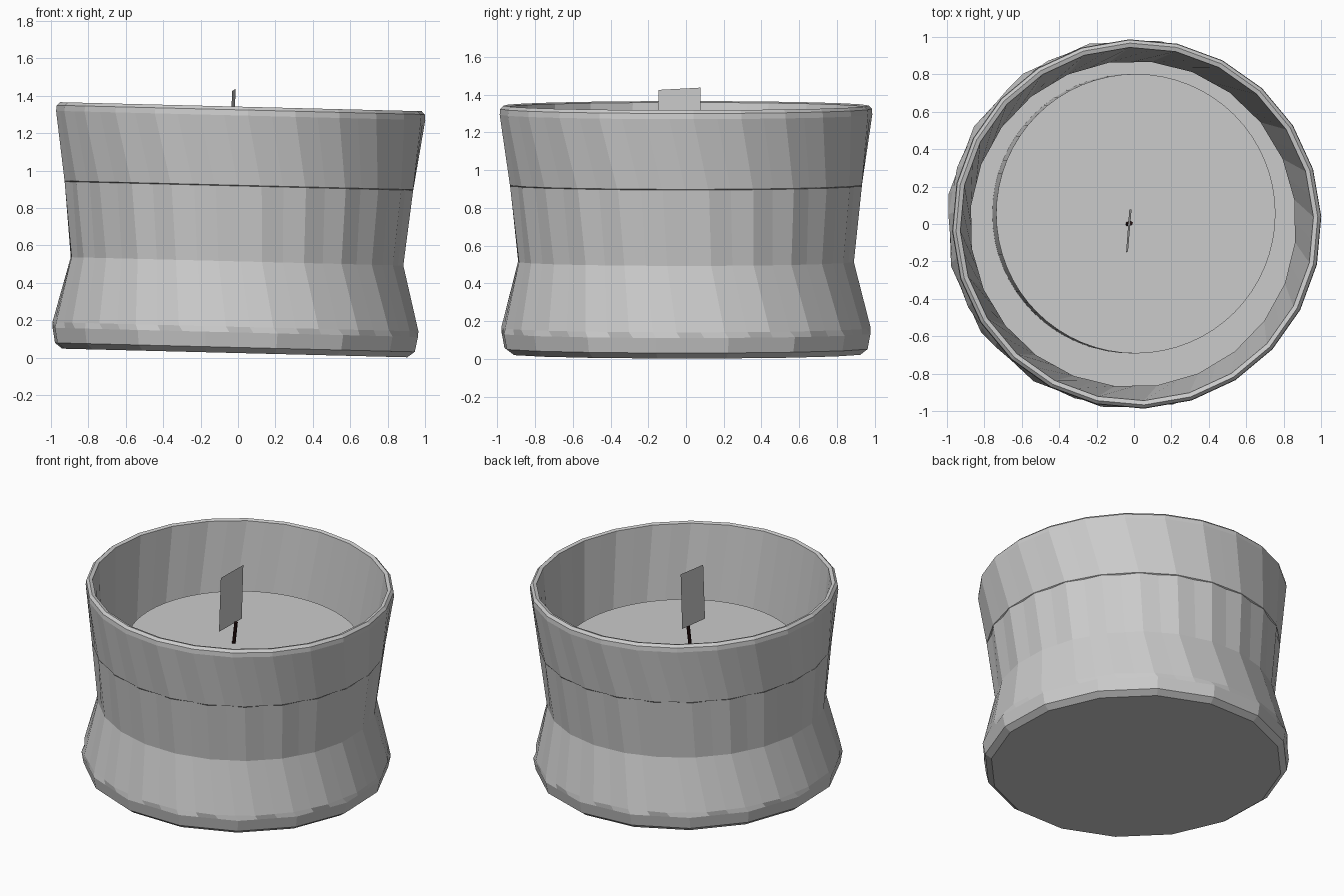
import bpy, bmesh, math
from mathutils import Matrix, Vector

if "Cube" in bpy.data.objects:
    bpy.data.objects.remove(bpy.data.objects["Cube"])

N = 48
TILT = Matrix.Translation((-0.018, 0, 0)) @ Matrix.Rotation(0.025, 4, 'Y')


def new_object(name, bm, matrix=Matrix()):
    bmesh.ops.recalc_face_normals(bm, faces=bm.faces)
    bm.transform(matrix)
    mesh = bpy.data.meshes.new(name)
    bm.to_mesh(mesh)
    bm.free()
    obj = bpy.data.objects.new(name, mesh)
    bpy.context.collection.objects.link(obj)
    return obj


def ring(bm, z, r, twist, sides, odd=1.0):
    """Points around a polygon of the given sides; odd points may be recessed."""
    step = math.tau / sides
    verts = []
    for i in range(N):
        a = i * math.tau / N
        rad = r * math.cos(step / 2) / math.cos(a % step - step / 2)
        if i % 2:
            rad *= odd
        verts.append(bm.verts.new((rad * math.cos(a + twist), rad * math.sin(a + twist), z)))
    return verts


# Jar: twisted faceted outside, rim, hollow inside (z, radius, twist, sides, odd)
profile = [
    (0.025, 0.935, 0.23, 16, 1),
    (0.055, 0.975, 0.23, 16, 1),
    (0.135, 0.99, 0.23, 16, 1),
    (0.165, 0.98, 0.21, 24, 1),
    (0.515, 0.895, 0.15, 24, 1),
    (0.918, 0.94, 0.13, 24, 0.988),   # fluted band
    (0.922, 0.94, 0.125, 24, 1),
    (1.295, 0.988, 0.04, 24, 1),
    (1.325, 0.985, 0.04, 24, 1),
    (1.342, 0.968, 0.04, 24, 1),
    (1.335, 0.945, 0.04, 24, 1),
    (0.515, 0.872, 0.15, 24, 1),
    (0.10, 0.94, 0.2, 24, 1),
]
bm = bmesh.new()
rings = [ring(bm, *p) for p in profile]
for a, b in zip(rings, rings[1:]):
    for i in range(N):
        j = (i + 1) % N
        bm.faces.new((a[i], a[j], b[j], b[i]))
bm.faces.new(rings[0])
bm.faces.new(rings[-1])
new_object("jar", bm, TILT)

# Wax: round block inside the jar
bm = bmesh.new()
bmesh.ops.create_cone(bm, cap_ends=True, segments=64, radius1=0.747, radius2=0.747, depth=0.81)
wax = new_object("wax", bm, TILT @ Matrix.Translation((0.005, 0.055, 0.505)))
for p in wax.data.polygons:
    p.use_smooth = len(p.vertices) == 4
wax.data.set_sharp_from_angle(angle=math.radians(40))

# Wick: thin leaning rod
start, end = Vector((-0.035, 0, 0.89)), Vector((-0.018, 0.004, 1.06))
bm = bmesh.new()
bmesh.ops.create_cone(bm, cap_ends=True, segments=8, radius1=0.012, radius2=0.012,
                      depth=(end - start).length)
rot = (end - start).to_track_quat('Z', 'Y').to_matrix().to_4x4()
wick = new_object("wick", bm, Matrix.Translation((start + end) / 2) @ rot)
mat = bpy.data.materials.new("dark_wick")
mat.diffuse_color = (0.02, 0.005, 0.005, 1)
mat.use_nodes = True
mat.node_tree.nodes["Principled BSDF"].inputs["Base Color"].default_value = mat.diffuse_color
wick.data.materials.append(mat)

# Flame card: flat plane above the wick
bm = bmesh.new()
bm.faces.new([bm.verts.new(c) for c in (
    (-0.042, -0.152, 1.045), (-0.025, 0.078, 1.055),
    (-0.013, 0.078, 1.437), (-0.032, -0.146, 1.425))])
new_object("flame_card", bm)
